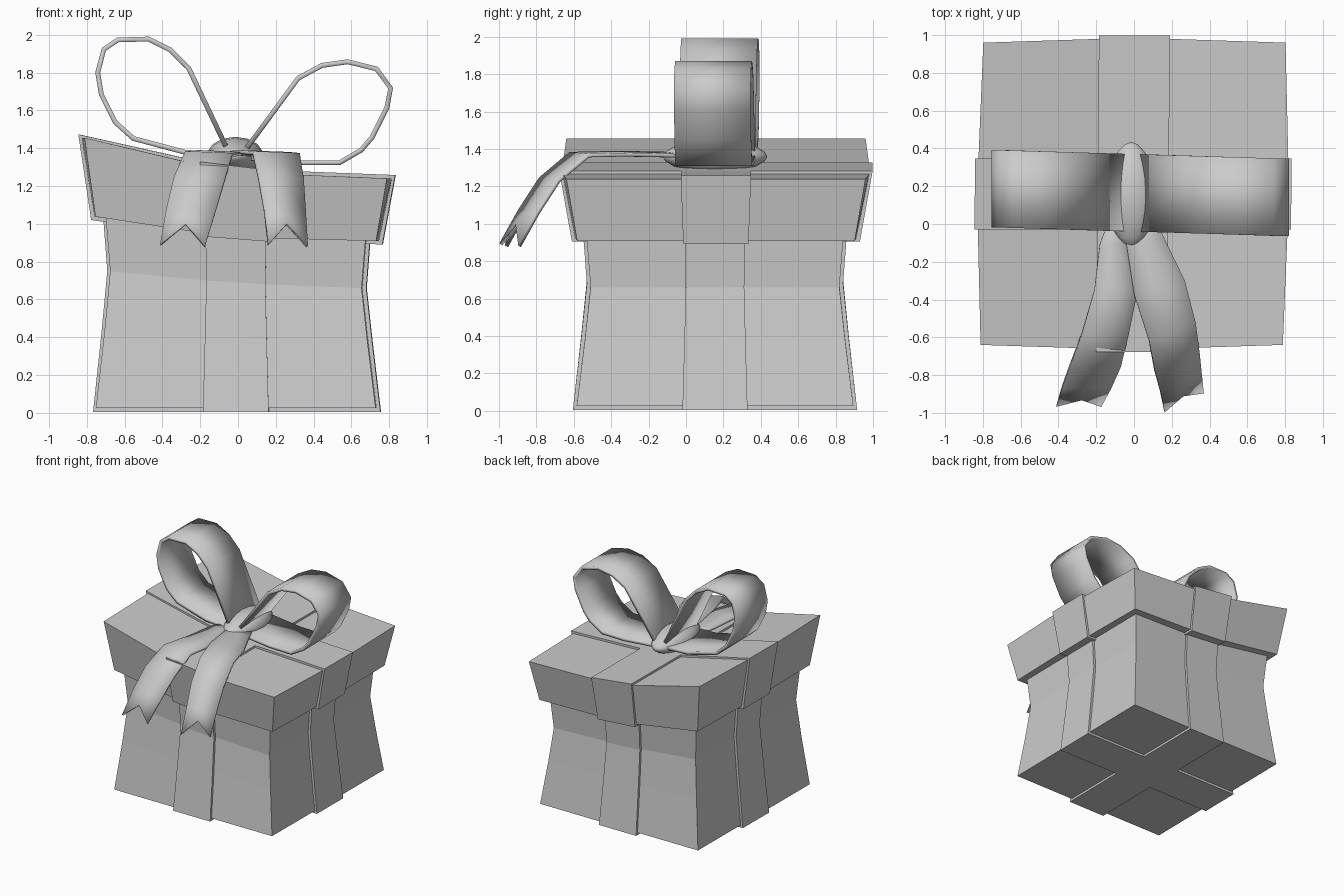
import bpy
import bmesh
import math

cube = bpy.data.objects.get("Cube")
if cube:
    bpy.data.objects.remove(cube)

grey = bpy.data.materials.new("light_grey")
grey.use_nodes = True
grey.diffuse_color = (0.6, 0.6, 0.6, 1)
grey.node_tree.nodes["Principled BSDF"].inputs["Base Color"].default_value = (0.6, 0.6, 0.6, 1)


def finish(name, bm, smooth=False):
    bmesh.ops.recalc_face_normals(bm, faces=bm.faces)
    return add_object(name, bm, smooth)


def add_object(name, bm, smooth):
    mesh = bpy.data.meshes.new(name)
    bm.to_mesh(mesh)
    bm.free()
    mesh.materials.append(grey)
    obj = bpy.data.objects.new(name, mesh)
    bpy.context.collection.objects.link(obj)
    if smooth:
        bpy.ops.object.select_all(action="DESELECT")
        obj.select_set(True)
        bpy.context.view_layer.objects.active = obj
        bpy.ops.object.shade_smooth_by_angle(angle=math.radians(45))
    return obj


def block(name, levels, tilt, center_y, cross=False, offset=0.0):
    """Warped box of three by three cells, or only the cross-shaped cells.
    levels: (height, half size, bulge, tilt amount), tilt: lift per column."""
    bm = bmesh.new()
    verts = {}

    def vert(i, j, k):
        if (i, j, k) not in verts:
            z, half, bulge, amount = levels[k]
            inner = 0.235 * half

            def along(a, other):
                if a in (1, 2):
                    return inner * (2 * a - 3)
                reach = half + offset + (bulge if other in (1, 2) else 0)
                return reach if a == 3 else -reach

            x, y = along(i, j), along(j, i)
            z += tilt[i] * amount
            z += offset if k == len(levels) - 1 else -offset if k == 0 else 0
            verts[i, j, k] = bm.verts.new((x - 0.005 + 0.009 * y, y + center_y, z))
        return verts[i, j, k]

    cells = {(i, j) for i in range(3) for j in range(3)
             if not cross or i == 1 or j == 1}
    top = len(levels) - 1
    for i, j in cells:
        corners = [(i, j), (i + 1, j), (i + 1, j + 1), (i, j + 1)]
        for k in (0, top):
            bm.faces.new([vert(a, b, k) for a, b in corners])
        # walls wherever no neighbouring cell follows
        for n, (di, dj) in enumerate([(0, -1), (1, 0), (0, 1), (-1, 0)]):
            if (i + di, j + dj) in cells:
                continue
            p, q = corners[n], corners[(n + 1) % 4]
            for k in range(top):
                bm.faces.new([vert(*p, k), vert(*q, k), vert(*q, k + 1), vert(*p, k + 1)])
    return finish(name, bm)


def ribbon(name, rows, thickness, offset):
    """Strip through rows of points, thickened."""
    bm = bmesh.new()
    grid = [[bm.verts.new(p) for p in row] for row in rows]
    for a, b in zip(grid, grid[1:]):
        for n in range(len(a) - 1):
            bm.faces.new((a[n], a[n + 1], b[n + 1], b[n]))
    obj = add_object(name, bm, True)
    solid = obj.modifiers.new("thickness", "SOLIDIFY")
    solid.thickness = thickness
    solid.offset = offset
    obj.modifiers.move(len(obj.modifiers) - 1, 0)
    return obj


# Box body with a pinched waist, and the ribbon cross around it
body = [(0.025, 0.74, 0, 0), (0.4, 0.695, 0, 0.5), (0.69, 0.665, 0, 1), (1.0, 0.69, 0, 1)]
body_tilt = (0.06, 0.01, -0.01, -0.03)
block("box_body", body, body_tilt, 0.155)
block("body_ribbon", body, body_tilt, 0.155, True, 0.02)

# Flared lid with one side lifted, and its ribbon cross
lid = [(0.915, 0.742, 0.01, 0.6), (1.25, 0.8, 0.02, 1)]
lid_tilt = (0.205, 0.06, 0.015, -0.01)
block("lid", lid, lid_tilt, 0.16)
block("lid_ribbon", lid, lid_tilt, 0.16, True, 0.018)

# Bow loops, drawn as outer profiles in x and z
loops = {
    "right_bow_loop": (-1, [(-0.05, 1.41), (-0.25, 1.83), (-0.35, 1.93), (-0.47, 1.99),
                            (-0.64, 1.985), (-0.72, 1.93), (-0.755, 1.8), (-0.735, 1.68),
                            (-0.66, 1.53), (-0.56, 1.44), (-0.28, 1.365), (-0.03, 1.35)]),
    "left_bow_loop": (1, [(0.03, 1.4), (0.31, 1.78), (0.44, 1.85), (0.58, 1.87),
                          (0.74, 1.83), (0.82, 1.72), (0.8, 1.61), (0.72, 1.45),
                          (0.66, 1.38), (0.54, 1.31), (0.33, 1.31), (0.03, 1.34)]),
}
for name, (side, path) in loops.items():
    rows = [[(x, 0.165 - 0.03 * x + s * 0.205, z) for s in (-1, 1)] for x, z in path]
    ribbon(name, rows, 0.026, side)

# Knot: a lemon-shaped sphere with its poles to front and back
bm = bmesh.new()
bmesh.ops.create_uvsphere(bm, u_segments=14, v_segments=10, radius=1)
for v in bm.verts:
    x, z, y = v.co
    pinch = 1 - 0.25 * abs(y) ** 2
    v.co = (x * 0.15 * pinch - 0.015, y * 0.28 + 0.155, z * 0.1 * pinch + 1.36)
finish("bow_knot", bm, True)

# Hanging tails with swallow-tailed ends, sharing one drooping side profile
droop = [(0.05, 1.36), (-0.1, 1.375), (-0.35, 1.38), (-0.59, 1.375),
         (-0.75, 1.24), (-0.86, 1.07), (-0.96, 0.89)]
tails = {
    "right_tail": ((-0.12, -0.18, -0.21, -0.28, -0.34, -0.38, -0.41),
                   (-0.04, -0.03, 0.02, -0.03, -0.07, -0.12, -0.175), 0, 0),
    "left_tail": ((-0.05, -0.04, 0, 0.08, 0.11, 0.14, 0.16),
                  (0.1, 0.16, 0.27, 0.325, 0.345, 0.355, 0.365), -0.03, 0.07),
}
for name, (left, right, near, far) in tails.items():
    rows = []
    for n, (y, z) in enumerate(droop):
        t = min(1, n / 3)
        a = (left[n], y + near * t, z)
        b = (right[n], y + far * t, z - 0.01)
        rows.append([a, [(p + q) / 2 for p, q in zip(a, b)], b])
    rows[-1][1] = [p * 0.65 + q * 0.35 for p, q in zip(rows[-1][1], rows[-2][1])]
    rows[-1][1][2] += 0.05
    ribbon(name, rows, 0.02, 0)
